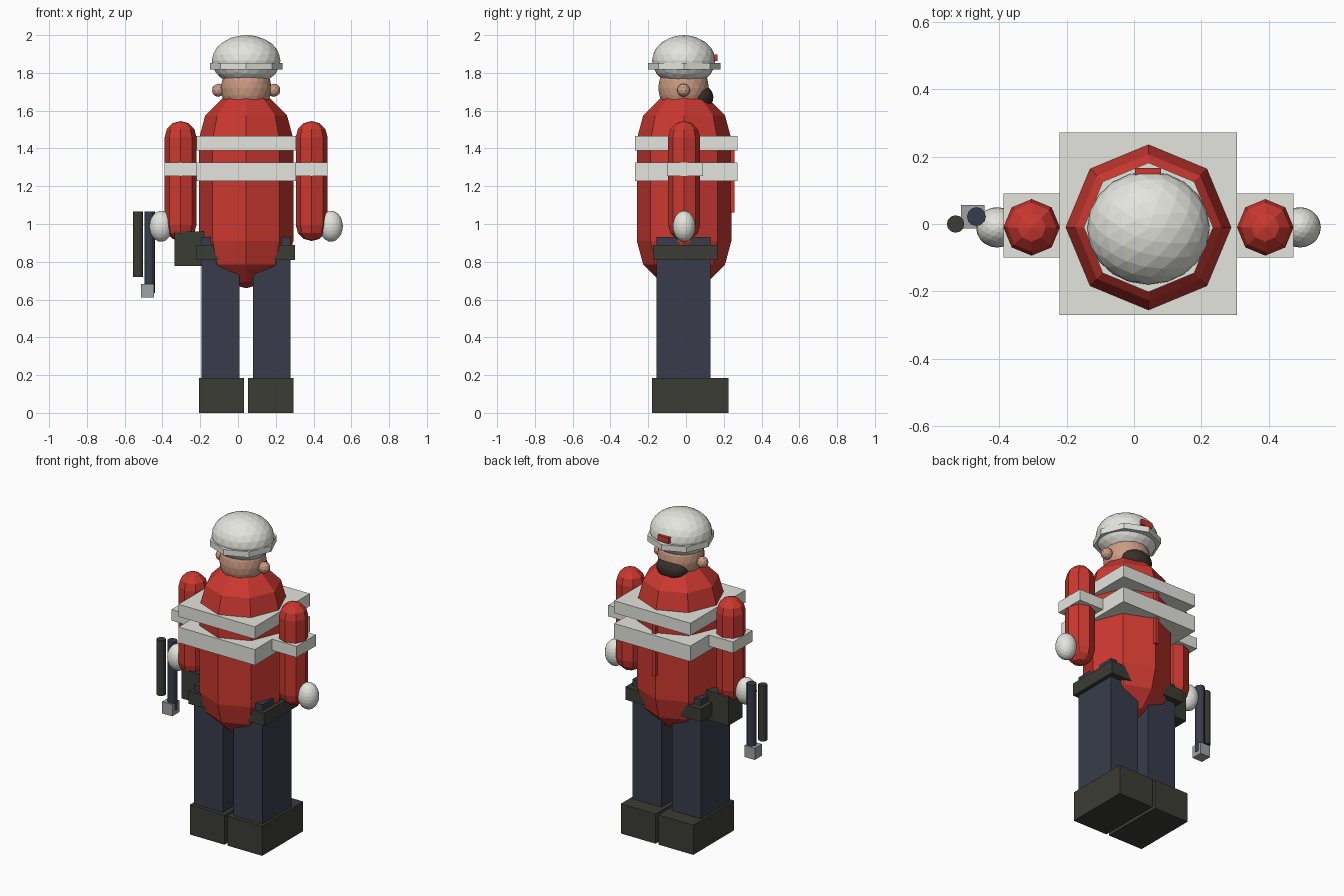
import bpy, bmesh, math

if "Cube" in bpy.data.objects:
    bpy.data.objects.remove(bpy.data.objects["Cube"])

CX, CY = 0.043, -0.01  # body axis


def material(name, rgb):
    m = bpy.data.materials.new(name)
    m.diffuse_color = (*rgb, 1)
    m.use_nodes = True
    m.node_tree.nodes["Principled BSDF"].inputs["Base Color"].default_value = m.diffuse_color
    return m


RED = material("red_cloth", (0.60, 0.04, 0.03))
WHITE = material("off_white", (0.78, 0.78, 0.73))
NAVY = material("navy", (0.04, 0.046, 0.07))
DARK = material("dark_leather", (0.045, 0.045, 0.036))
SKIN = material("skin", (0.60, 0.33, 0.23))
HAIR = material("hair", (0.04, 0.03, 0.022))
GREY = material("grey_metal", (0.35, 0.36, 0.38))


def finish(bm, name, mat):
    bmesh.ops.recalc_face_normals(bm, faces=bm.faces)
    me = bpy.data.meshes.new(name)
    bm.to_mesh(me)
    bm.free()
    me.materials.append(mat)
    ob = bpy.data.objects.new(name, me)
    bpy.context.collection.objects.link(ob)
    return ob


def box(name, mat, x, y, z):
    bm = bmesh.new()
    bmesh.ops.create_cube(bm, size=1)
    for v in bm.verts:
        v.co = [(r[0] + r[1]) / 2 + c * (r[1] - r[0]) for c, r in zip(v.co, (x, y, z))]
    return finish(bm, name, mat)


def ball(name, mat, centre, radii, detail=3):
    bm = bmesh.new()
    bmesh.ops.create_icosphere(bm, subdivisions=detail, radius=1)
    bmesh.ops.scale(bm, vec=radii, verts=bm.verts)
    bmesh.ops.translate(bm, vec=centre, verts=bm.verts)
    return finish(bm, name, mat)


def lathe(name, mat, x, y, profile, sides=8):
    """Turn (radius, z) points around a vertical axis; ends lie on the axis."""
    bm = bmesh.new()
    verts = [bm.verts.new((r, 0, z)) for r, z in profile]
    edges = [bm.edges.new(p) for p in zip(verts, verts[1:])]
    bmesh.ops.spin(bm, geom=verts + edges, cent=(0, 0, 0), axis=(0, 0, 1),
                   angle=math.tau, steps=sides, use_merge=False)
    bmesh.ops.remove_doubles(bm, verts=bm.verts, dist=1e-4)
    bmesh.ops.translate(bm, vec=(x, y, 0), verts=bm.verts)
    return finish(bm, name, mat)


def capsule(name, mat, x, y, r, z0, z1):
    angles = [math.radians(a) for a in (90, 60, 30, 0)]
    low = [(r * math.cos(a), z0 + r - r * math.sin(a)) for a in angles]
    high = [(r * math.cos(a), z1 - r + r * math.sin(a)) for a in reversed(angles)]
    return lathe(name, mat, x, y, low + high)


def cylinder(name, mat, x, y, r, z0, z1, sides=8):
    return lathe(name, mat, x, y, [(0, z0), (r, z0), (r, z1), (0, z1)], sides)


# Jacket, reflective bands, zip and belt
capsule("torso", RED, CX, CY, 0.25, 0.66, 1.70)
for i, z in enumerate([(1.227, 1.325), (1.39, 1.467)]):
    box(f"chest_band_{i}", WHITE, (-0.221, 0.306), (-0.271, 0.272), z)
box("zip", RED, (CX - 0.011, CX + 0.011), (0.225, 0.256), (1.06, 1.46))
box("belt", DARK, (-0.22, 0.303), (-0.174, 0.166), (0.81, 0.89))

# Limbs on both sides
for side, s in (("left", -1), ("right", 1)):
    ax = CX + s * 0.347
    capsule(f"{side}_arm", RED, ax, CY, 0.084, 0.91, 1.545)
    box(f"{side}_arm_band", WHITE, (ax - 0.084, ax + 0.084), (-0.1, 0.09), (1.255, 1.325))
    ball(f"{side}_hand", WHITE, (CX + s * 0.45, CY, 0.988), (0.062, 0.06, 0.082))
    lx = CX + s * 0.136
    box(f"{side}_leg", NAVY, (lx - 0.1, lx + 0.1), (-0.157, 0.13), (0.185, 0.93))
    bx = CX + s * 0.13
    box(f"{side}_boot", DARK, (bx - 0.12, bx + 0.12), (-0.18, 0.224), (0, 0.185))
    ball(f"{side}_ear", SKIN, (CX + s * 0.147, CY - 0.003, 1.708), (0.035,) * 3, 2)

# Head, beard and helmet
ball("head", SKIN, (CX, CY - 0.003, 1.72), (0.134, 0.134, 0.15))
ball("beard", HAIR, (CX, 0.07, 1.67), (0.10, 0.075, 0.07))
ball("helmet", WHITE, (CX, CY - 0.002, 1.865), (0.182, 0.168, 0.135))
cylinder("helmet_brim", WHITE, CX, CY, 0.192, 1.817, 1.853)
box("helmet_badge", RED, (0.003, 0.08), (0.13, 0.166), (1.862, 1.897))

# Pouch and hand tools
box("pouch", DARK, (-0.335, -0.18), (-0.08, 0.06), (0.777, 0.96))
cylinder("torch", DARK, -0.53, 0.0, 0.026, 0.72, 1.065, 12)
cylinder("tool_handle", NAVY, -0.468, 0.022, 0.028, 0.635, 1.065, 12)
box("tool_head", GREY, (-0.514, -0.444), (-0.014, 0.056), (0.61, 0.683))
